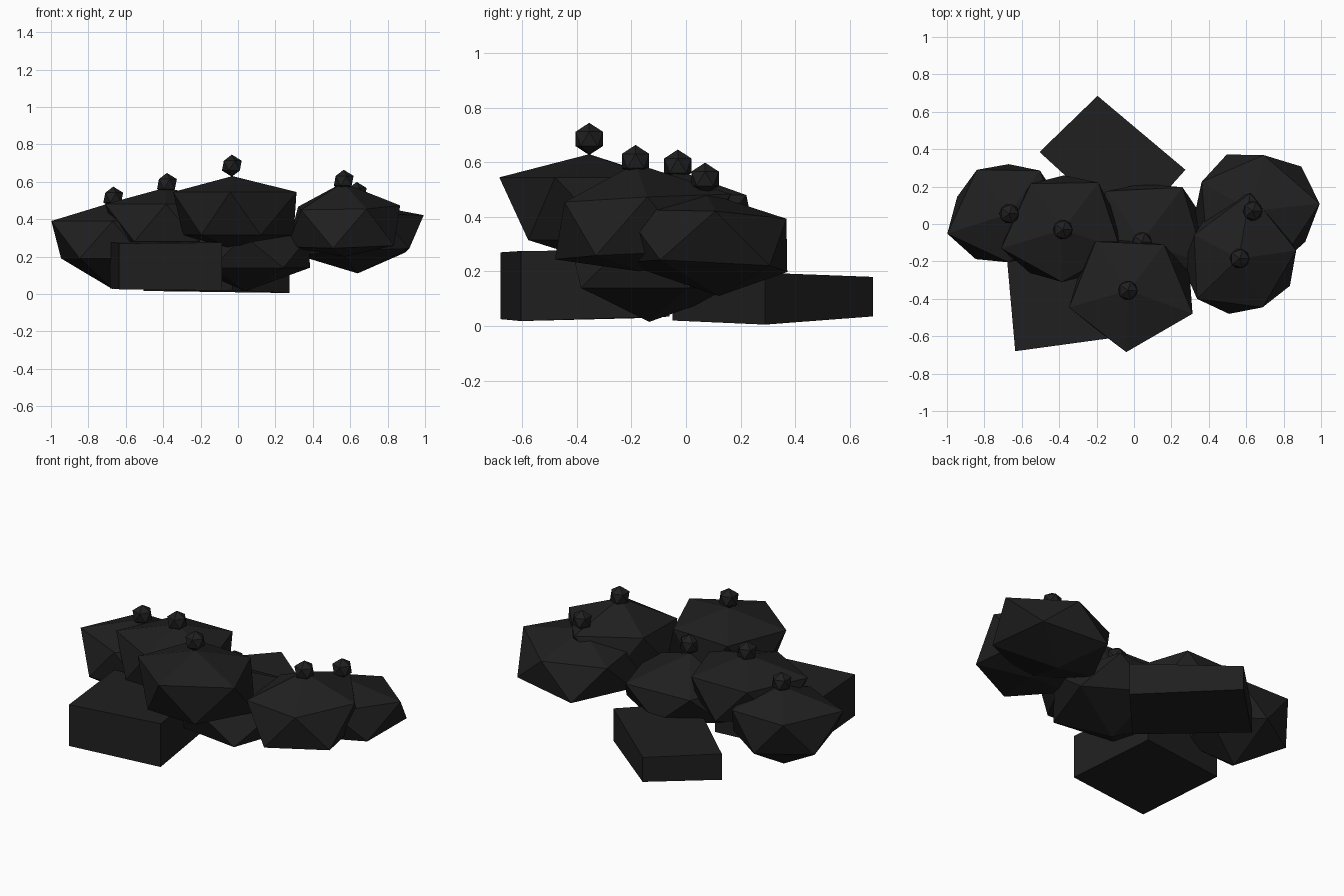
import bpy
import bmesh
from math import cos, sin, radians, tau

cube = bpy.data.objects.get("Cube")
if cube:
    bpy.data.objects.remove(cube, do_unlink=True)

# One matte charcoal for the whole heap
charcoal = bpy.data.materials.new("charcoal")
charcoal.use_nodes = True
shade = (0.0140, 0.0140, 0.0140, 1)
charcoal.diffuse_color = shade
shader = charcoal.node_tree.nodes["Principled BSDF"]
shader.inputs["Base Color"].default_value = shade
shader.inputs["Roughness"].default_value = 0.9


def finish(name, bm):
    bmesh.ops.recalc_face_normals(bm, faces=bm.faces)
    mesh = bpy.data.meshes.new(name)
    bm.to_mesh(mesh)
    bm.free()
    mesh.materials.append(charcoal)
    bpy.context.collection.objects.link(bpy.data.objects.new(name, mesh))


def rock(name, top, bottom, upper, lower, phase, upper_r, lower_r, lean=(0, 0)):
    """Flattened twenty-sided lump: two apexes and two staggered five-point rings."""
    bm = bmesh.new()
    apex, base = bm.verts.new(top), bm.verts.new(bottom)

    def ring(height, start, radii):
        points = []
        for i, r in enumerate(radii):
            a = radians(start) + tau * i / 5
            dx, dy = r * cos(a), r * sin(a)
            z = height + lean[0] * dx + lean[1] * dy
            points.append(bm.verts.new((top[0] + dx, top[1] + dy, z)))
        return points

    a, b = ring(upper, phase, upper_r), ring(lower, phase + 36, lower_r)
    for i in range(5):
        j = (i + 1) % 5
        bm.faces.new((apex, a[i], a[j]))
        bm.faces.new((a[i], b[i], a[j]))
        bm.faces.new((a[j], b[i], b[j]))
        bm.faces.new((base, b[j], b[i]))
    finish(name, bm)


def pebble(name, centre, radius=0.059):
    bm = bmesh.new()
    bmesh.ops.create_icosphere(bm, subdivisions=1, radius=radius)
    bmesh.ops.translate(bm, verts=bm.verts, vec=centre)
    finish(name, bm)


def slab(name, corners, bottoms, tops):
    """Slightly uneven block over a four-cornered footprint."""
    bm = bmesh.new()
    low = [bm.verts.new((x, y, z)) for (x, y), z in zip(corners, bottoms)]
    high = [bm.verts.new((x, y, z)) for (x, y), z in zip(corners, tops)]
    bm.faces.new(low[::-1])
    bm.faces.new(high)
    for i in range(4):
        j = (i + 1) % 4
        bm.faces.new((low[i], low[j], high[j], high[i]))
    finish(name, bm)


# Large faceted lumps
rock("front_rock", (-.03, -.355, .63), (-.03, -.34, .24), .545, .315, -92,
     (.33, .365, .31, .315, .33), (.27, .34, .27, .28, .27))
rock("middle_rock", (-.38, -.03, .57), (-.38, -.03, .19), .48, .28, 197,
     (.345, .28, .325, .315, .3), (.29, .29, .29, .29, .28))
rock("left_rock", (-.67, .055, .49), (-.67, .04, .025), .39, .19, 198,
     (.345, .26, .29, .285, .29), (.3, .28, .275, .265, .29))
rock("centre_rock", (.04, -.095, .44), (.04, -.135, .015), .31, .14, 53,
     (.365, .33, .33, .33, .36), (.31, .31, .3, .355, .36))
rock("right_front_rock", (.56, -.185, .595), (.57, -.17, .2), .465, .26, 80,
     (.355, .27, .31, .29, .31), (.31, .3, .3, .31, .3), (.02, .05))
rock("right_back_rock", (.63, .07, .49), (.64, .12, .11), .405, .22, 6,
     (.365, .305, .31, .32, .33), (.355, .33, .31, .31, .33), (.05, -.05))

# Small pebbles resting on the lumps
pebble("front_pebble", (-.033, -.355, .686))
pebble("middle_pebble", (-.38, -.03, .588))
pebble("left_pebble", (-.667, .055, .515))
pebble("centre_pebble", (.043, -.095, .492))
pebble("right_front_pebble", (.565, -.185, .605))
pebble("right_back_pebble", (.635, .07, .54))

# Broken blocks at the bottom of the heap
slab("front_block", [(-.635, -.68), (-.085, -.605), (-.15, -.06), (-.685, -.12)],
     (.025, .018, .035, .03), (.27, .275, .28, .28))
slab("back_block", [(-.03, -.05), (.275, .29), (-.195, .685), (-.505, .385)],
     (.02, .005, .035, .016), (.18, .195, .18, .17))
